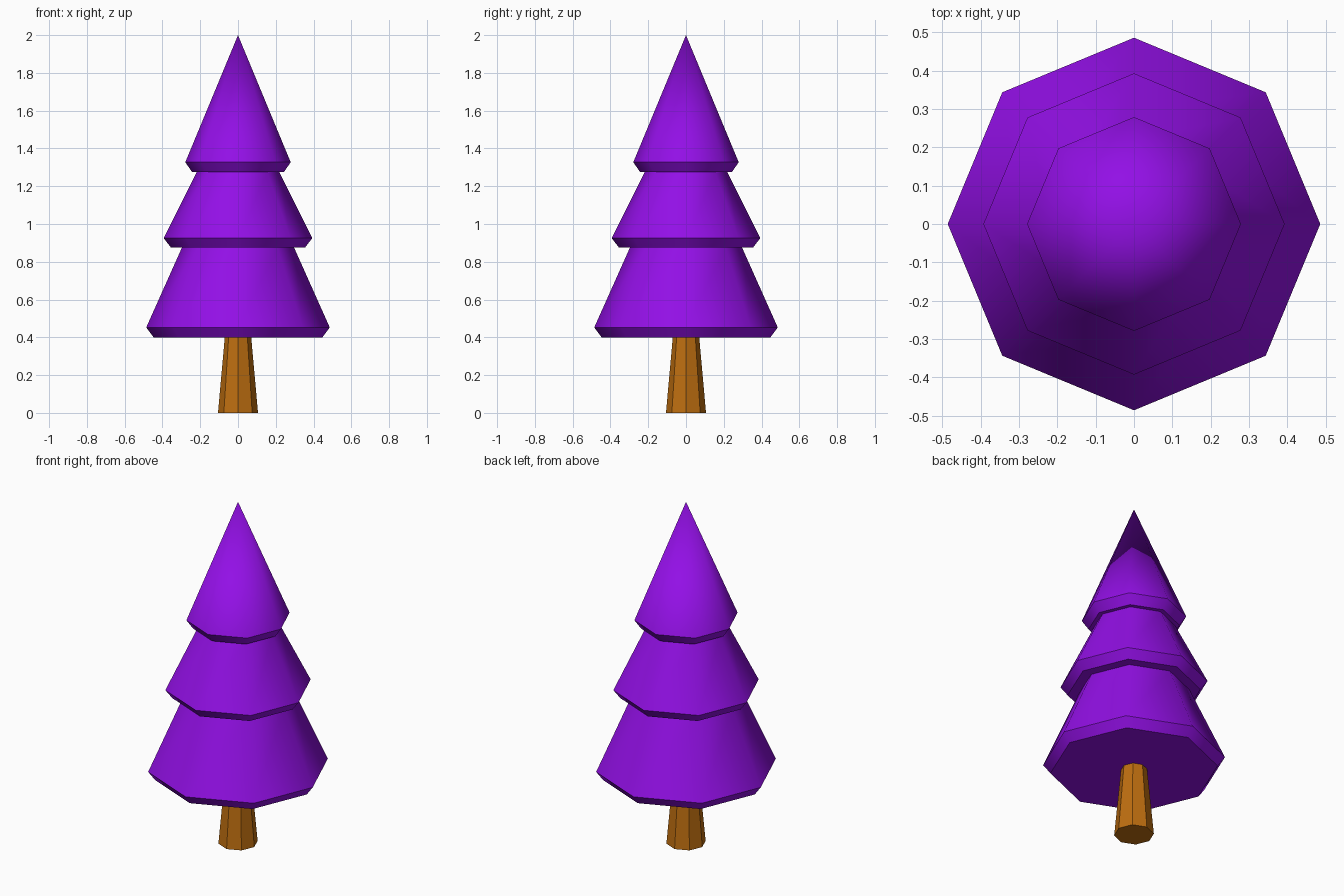
import bpy, bmesh, math

if "Cube" in bpy.data.objects:
    bpy.data.objects.remove(bpy.data.objects["Cube"])

SIDES = 8


def material(name, rgb):
    m = bpy.data.materials.new(name)
    m.diffuse_color = (*rgb, 1.0)
    m.use_nodes = True
    m.node_tree.nodes["Principled BSDF"].inputs["Base Color"].default_value = m.diffuse_color
    return m


def lathe(name, profile, mat):
    """Revolve (radius, z) points into a closed octagonal solid, corners on the axes."""
    bm = bmesh.new()
    rings = []
    for r, z in profile:
        if r == 0:
            rings.append([bm.verts.new((0, 0, z))] * SIDES)
        else:
            rings.append([bm.verts.new((r * math.cos(math.tau * i / SIDES),
                                        r * math.sin(math.tau * i / SIDES), z))
                          for i in range(SIDES)])
    for lo, hi in zip(rings, rings[1:]):
        for i in range(SIDES):
            j = (i + 1) % SIDES
            corners = [lo[i], lo[j], hi[j], hi[i]]
            bm.faces.new(list(dict.fromkeys(corners)))
    bm.faces.new(rings[0][::-1])
    if profile[-1][0] > 0:
        bm.faces.new(rings[-1])
    bmesh.ops.recalc_face_normals(bm, faces=bm.faces)
    mesh = bpy.data.meshes.new(name)
    bm.to_mesh(mesh)
    bm.free()
    mesh.materials.append(mat)
    obj = bpy.data.objects.new(name, mesh)
    bpy.context.collection.objects.link(obj)
    return obj


purple = material("purple foliage", (0.29, 0.005, 0.79))
brown = material("brown bark", (0.51, 0.155, 0.005))

# Tapered trunk, flat sided
lathe("trunk", [(0.106, 0), (0.07, 0.4)], brown)

# Three stacked tiers, each with a chamfered lower rim
foliage = lathe("foliage", [
    (0.447, 0.40), (0.486, 0.452), (0.297, 0.875),
    (0.355, 0.875), (0.393, 0.925), (0.219, 1.275),
    (0.243, 1.275), (0.279, 1.327), (0, 2.0)], purple)

# Smooth around the tiers, sharp at the rims
bpy.ops.object.select_all(action='DESELECT')
foliage.select_set(True)
bpy.context.view_layer.objects.active = foliage
bpy.ops.object.shade_smooth_by_angle(angle=math.radians(48))
